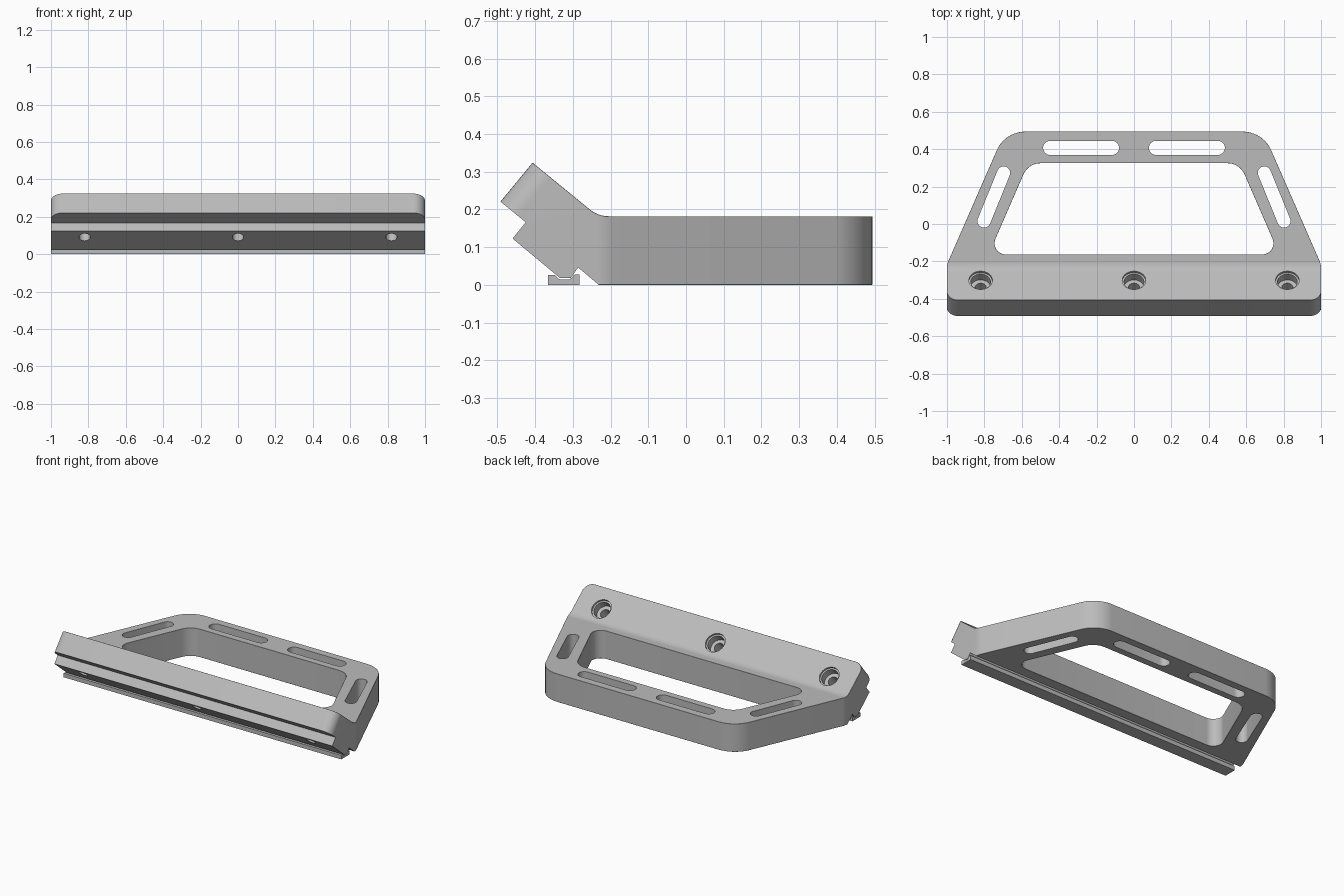
import bpy, bmesh, math
from mathutils import Vector, Matrix

if "Cube" in bpy.data.objects:
    bpy.data.objects.remove(bpy.data.objects["Cube"])

TILT = math.radians(39.5)
TIP = Vector((0, -0.407, 0.324))            # upper front edge of the tilted flange
ALONG = Vector((0, math.cos(TILT), -math.sin(TILT)))   # down the slope
NORMAL = Vector((0, math.sin(TILT), math.cos(TILT)))   # out of the slope

grey = bpy.data.materials.new("grey")
grey.diffuse_color = (0.5, 0.5, 0.5, 1)
grey.use_nodes = True
grey.node_tree.nodes["Principled BSDF"].inputs["Base Color"].default_value = grey.diffuse_color


def rounded(corners, steps=10):
    """Polygon from (x, y, fillet radius) corners."""
    pts, n = [], len(corners)
    for i, (x, y, r) in enumerate(corners):
        p = Vector((x, y))
        if r == 0:
            pts.append(p)
            continue
        a = (Vector(corners[i - 1][:2]) - p).normalized()
        b = (Vector(corners[(i + 1) % n][:2]) - p).normalized()
        half = a.angle(b) / 2
        centre = p + (a + b).normalized() * r / math.sin(half)
        start = p + a * r / math.tan(half) - centre
        end = p + b * r / math.tan(half) - centre
        sweep = math.atan2(start.x * end.y - start.y * end.x, start.dot(end))
        for k in range(steps + 1):
            t = sweep * k / steps
            c, s = math.cos(t), math.sin(t)
            pts.append(centre + Vector((c * start.x - s * start.y, s * start.x + c * start.y)))
    return pts


def prism(name, pts, lo, hi, frame=None):
    """Extrude a polygon from lo to hi along local z, then place it by a frame."""
    bm = bmesh.new()
    rings = [[bm.verts.new((p[0], p[1], z)) for p in pts] for z in (lo, hi)]
    bm.faces.new(rings[0])
    bm.faces.new(rings[1])
    for i in range(len(pts)):
        j = (i + 1) % len(pts)
        bm.faces.new((rings[0][i], rings[0][j], rings[1][j], rings[1][i]))
    if frame:
        bm.transform(frame)
    bmesh.ops.recalc_face_normals(bm, faces=bm.faces)
    me = bpy.data.meshes.new(name)
    bm.to_mesh(me)
    bm.free()
    me.materials.append(grey)
    ob = bpy.data.objects.new(name, me)
    bpy.context.collection.objects.link(ob)
    return ob


def boolean(ob, cutter, operation='DIFFERENCE'):
    mod = ob.modifiers.new("cut", 'BOOLEAN')
    mod.operation, mod.object, mod.solver = operation, cutter, 'EXACT'
    bpy.context.view_layer.update()
    me = bpy.data.meshes.new_from_object(ob.evaluated_get(bpy.context.evaluated_depsgraph_get()))
    ob.modifiers.clear()
    ob.data = me
    bpy.data.objects.remove(cutter)


def axes(x, y, z, origin=(0, 0, 0)):
    m = Matrix((x, y, z)).transposed().to_4x4()
    m.translation = origin
    return m


def circle(r, n=32):
    return [(r * math.cos(2 * math.pi * i / n), r * math.sin(2 * math.pi * i / n)) for i in range(n)]


def slot(a, b, r, n=12):
    a, b = Vector(a), Vector(b)
    base = math.atan2(b.y - a.y, b.x - a.x)
    pts = []
    for c, start in ((b, base - math.pi / 2), (a, base + math.pi / 2)):
        for k in range(n + 1):
            t = start + math.pi * k / n
            pts.append(c + Vector((math.cos(t), math.sin(t))) * r)
    return pts


SIDE = axes((0, 1, 0), (0, 0, 1), (1, 0, 0))       # profile (y, z) swept along x

# Handle body: side profile trimmed by the plan outline
tip, front = TIP, TIP - NORMAL * 0.134
over = -ALONG * 0.05                               # excess trimmed by the rounded flange
a, b = tip + over, front + over
body = prism("handle_body", rounded([
    (a.y, a.z, 0), (-0.233, 0.182, 0.08), (0.7, 0.182, 0), (0.7, 0, 0), (-0.231, 0, 0),
    (-0.286, 0.046, 0), (-0.306, 0.018, 0), (-0.334, 0.018, 0), (-0.46, 0.123, 0),
    (-0.425, 0.166, 0), (b.y, b.z, 0)]), -1.3, 1.3, SIDE)
outline = rounded([(-1, -0.8, 0), (1, -0.8, 0), (1, -0.215, 0.1), (0.69, 0.494, 0.165),
                   (-0.69, 0.494, 0.165), (-1, -0.215, 0.1)])
boolean(body, prism("outline", outline, -1, 1), 'INTERSECT')

# Rounded corners of the tilted flange
flange = rounded([(-1.1, 2, 0), (1.1, 2, 0), (1.1, 0.3, 0), (1, 0.3, 0), (1, 0, 0.06),
                  (-1, 0, 0.06), (-1, 0.3, 0), (-1.1, 0.3, 0)])
boolean(body, prism("flange", flange, -1.5, 1.5, axes((1, 0, 0), ALONG, NORMAL, TIP)), 'INTERSECT')

# Hand opening
window = rounded([(-0.777, -0.163, 0.06), (0.777, -0.163, 0.06),
                  (0.565, 0.325, 0.1), (-0.565, 0.325, 0.1)])
boolean(body, prism("window", window, -1, 1))

# Small chamfer around the top and bottom rims
bm = bmesh.new()
bm.from_mesh(body.data)
bmesh.ops.remove_doubles(bm, verts=bm.verts, dist=1e-4)
bmesh.ops.dissolve_limit(bm, angle_limit=0.01, verts=bm.verts, edges=bm.edges)
rim = []
for e in bm.edges:
    if len(e.link_faces) == 2:
        low, high = sorted(f.normal.z for f in e.link_faces)
        if (high > 0.7 and -0.2 < low < 0.7) or (low < -0.95 and abs(high) < 0.2):
            rim.append(e)
bmesh.ops.bevel(bm, geom=rim, offset=0.009, segments=1, affect='EDGES', clamp_overlap=True)
bm.to_mesh(body.data)
bm.free()

# Long slots through the frame
for s in (-1, 1):
    boolean(body, prism("slot", slot((s * 0.118, 0.407), (s * 0.448, 0.407), 0.038), -1, 1))
    boolean(body, prism("slot", slot((s * 0.697, 0.273), (s * 0.802, 0.016), 0.035), -1, 1))

# Counterbored screw holes square to the flange
for x in (-0.82, 0, 0.82):
    frame = axes((1, 0, 0), ALONG, NORMAL, TIP + ALONG * 0.137 + Vector((x, 0, 0)))
    boolean(body, prism("hole", circle(0.03), -0.5, 0.3, frame))
    boolean(body, prism("counterbore", circle(0.053), -0.06, 0.1, frame))
    boolean(body, prism("counterbore_lip", circle(0.063), -0.012, 0.1, frame))

# Grooved strip under the flange
strip = prism("clamp_strip", [(-0.366, 0), (-0.283, 0), (-0.283, 0.027), (-0.296, 0.027),
                              (-0.308, 0.014), (-0.335, 0.014), (-0.348, 0.026), (-0.366, 0.026)],
              -1, 1, SIDE)

for ob in (body, strip):
    bpy.ops.object.select_all(action='DESELECT')
    ob.select_set(True)
    bpy.context.view_layer.objects.active = ob
    bpy.ops.object.shade_smooth_by_angle(angle=math.radians(25))
